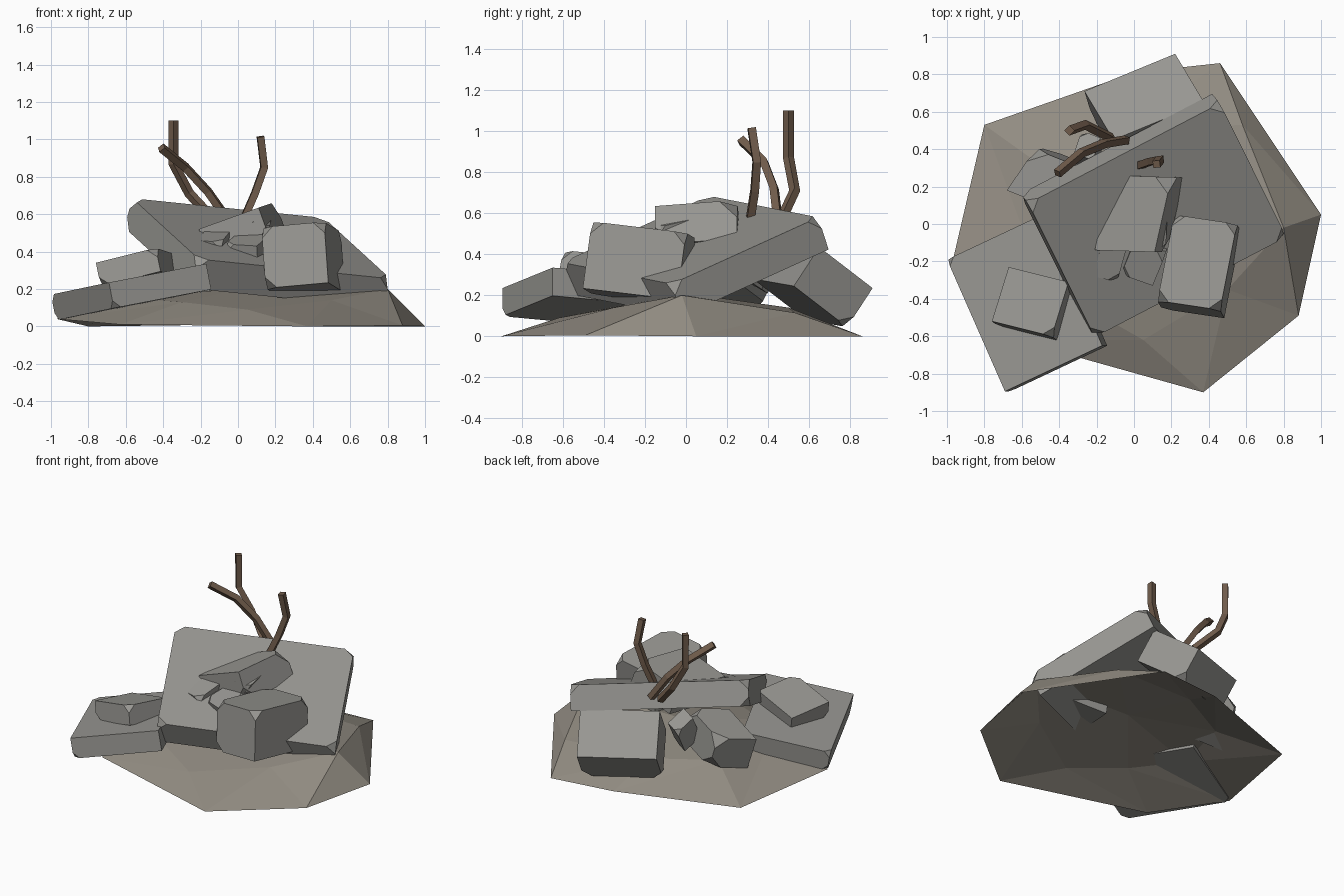
import bpy, bmesh
from mathutils import Vector as V

if "Cube" in bpy.data.objects:
    bpy.data.objects.remove(bpy.data.objects["Cube"])


def material(name, rgb):
    m = bpy.data.materials.new(name)
    m.diffuse_color = (*rgb, 1)
    m.use_nodes = True
    m.node_tree.nodes["Principled BSDF"].inputs["Base Color"].default_value = m.diffuse_color
    return m


EARTH = material("earth", (0.29, 0.265, 0.225))
STONE = material("stone", (0.31, 0.305, 0.285))
RUST = material("rust", (0.16, 0.105, 0.07))


def finish(name, bm, mat):
    me = bpy.data.meshes.new(name)
    bm.to_mesh(me)
    bm.free()
    ob = bpy.data.objects.new(name, me)
    bpy.context.collection.objects.link(ob)
    me.materials.append(mat)
    return ob


def chunk(name, a, b, d, t, cuts=(), size=0.07):
    """Block from three top corners and a thickness; cuts lists the
    corners (i, j, k as text, k=1 is the underside) that are broken off."""
    a, u, v = V(a), V(b) - V(a), V(d) - V(a)
    n = u.cross(v).normalized()
    w = n * (-t if n.z > 0 else t)
    bm = bmesh.new()
    for q in range(8):
        i, j, k = q & 1, q >> 1 & 1, q >> 2
        p = a + u * i + v * j + w * k
        if f"{i}{j}{k}" in cuts:
            for e, on in ((u, i), (v, j), (w, k)):
                s = min(size, e.length * 0.45)
                bm.verts.new(p + e.normalized() * (-s if on else s))
        else:
            bm.verts.new(p)
    bmesh.ops.convex_hull(bm, input=bm.verts[:])
    bmesh.ops.dissolve_limit(bm, angle_limit=0.02, verts=bm.verts[:], edges=bm.edges[:])
    bmesh.ops.recalc_face_normals(bm, faces=bm.faces[:])
    return finish(name, bm, STONE)


# Earth mound: open faceted shell
outer = [(1, .05, 0), (.46, .86, 0), (0, .81, .01), (-.8, .53, 0),
         (-.97, -.2, .04), (-.63, -.62, .01), (.37, -.9, 0), (.88, -.49, .005)]
inner = [(.8, -.02, .2), (.58, .53, .115), (-.05, .5, .14), (-.45, .28, .15),
         (-.55, -.15, .15), (-.3, -.42, .13), (.05, -.62, .09), (.5, -.35, .14)]
bm = bmesh.new()
o = [bm.verts.new(p) for p in outer]
r = [bm.verts.new(p) for p in inner]
top = bm.verts.new((.05, 0, .21))
for i in range(8):
    j = (i + 1) % 8
    bm.faces.new((o[i], o[j], r[j]))
    bm.faces.new((o[i], r[j], r[i]))
    bm.faces.new((r[i], r[j], top))
finish("earth_mound", bm, EARTH)

# Large slabs
chunk("main_slab", (-.565, .11, .685), (.46, .645, .58), (-.21, -.605, .36), .17,
      ("000", "100", "010", "001", "110"), .06)
chunk("front_left_slab", (-.69, -.895, .235), (-.17, -.65, .335), (-1.0, -.19, .17), .14,
      ("011", "001", "010"), .04)

# Blocks around the slabs
chunk("small_block", (-.76, -.52, .34), (-.44, -.6, .42), (-.67, -.23, .31), .13,
      ("100", "111", "001"), .05)
chunk("right_block", (.125, -.41, .53), (.46, -.46, .56), (.215, .05, .475), .33,
      ("000", "110", "010", "001", "100"), .06)
chunk("back_block", (-.265, .71, .27), (.22, .91, .235), (-.11, .45, .47), .23,
      ("001", "101"), .06)
chunk("back_left_block", (-.68, .18, .32), (-.38, .06, .41), (-.53, .4, .37), .23,
      ("010", "011", "110"), .08)
chunk("back_wedge", (-.32, .38, .45), (-.22, .34, .48), (-.28, .5, .38), .2, ("010", "111"), .04)

# Loose rubble on the main slab
chunk("rubble_large", (-.21, -.14, .52), (.11, -.15, .635), (-.12, .26, .55), .2,
      ("110", "101", "001"), .09)
chunk("rubble_side", (.08, -.15, .56), (.17, -.14, .53), (.09, .1, .62), .16,
      ("100", "011"), .04)
chunk("rubble_flat", (-.22, -.28, .46), (-.09, -.31, .45), (-.17, -.1, .52), .09, ("100",), .05)
chunk("rubble_small", (-.07, -.27, .44), (.1, -.33, .43), (.0, -.1, .5), .1, ("000", "110"), .05)

# Bent reinforcing rods
rods = [
    [(-.345, .5, 1.1), (-.345, .5, .87), (-.26, .53, .71), (-.12, .46, .56)],
    [(-.41, .27, .955), (-.28, .38, .85), (-.16, .43, .72), (-.04, .45, .55)],
    [(.12, .32, 1.015), (.14, .345, .85), (.09, .335, .71), (.02, .31, .55)],
]
for k, path in enumerate(rods):
    cu = bpy.data.curves.new(f"bent_rod_{k + 1}", "CURVE")
    cu.dimensions = "3D"
    cu.bevel_depth = .027
    cu.bevel_resolution = 0
    cu.use_fill_caps = True
    sp = cu.splines.new("POLY")
    sp.points.add(len(path) - 1)
    for pt, co in zip(sp.points, path):
        pt.co = (*co, 1)
    sp.use_smooth = False
    cu.materials.append(RUST)
    bpy.context.collection.objects.link(bpy.data.objects.new(cu.name, cu))
